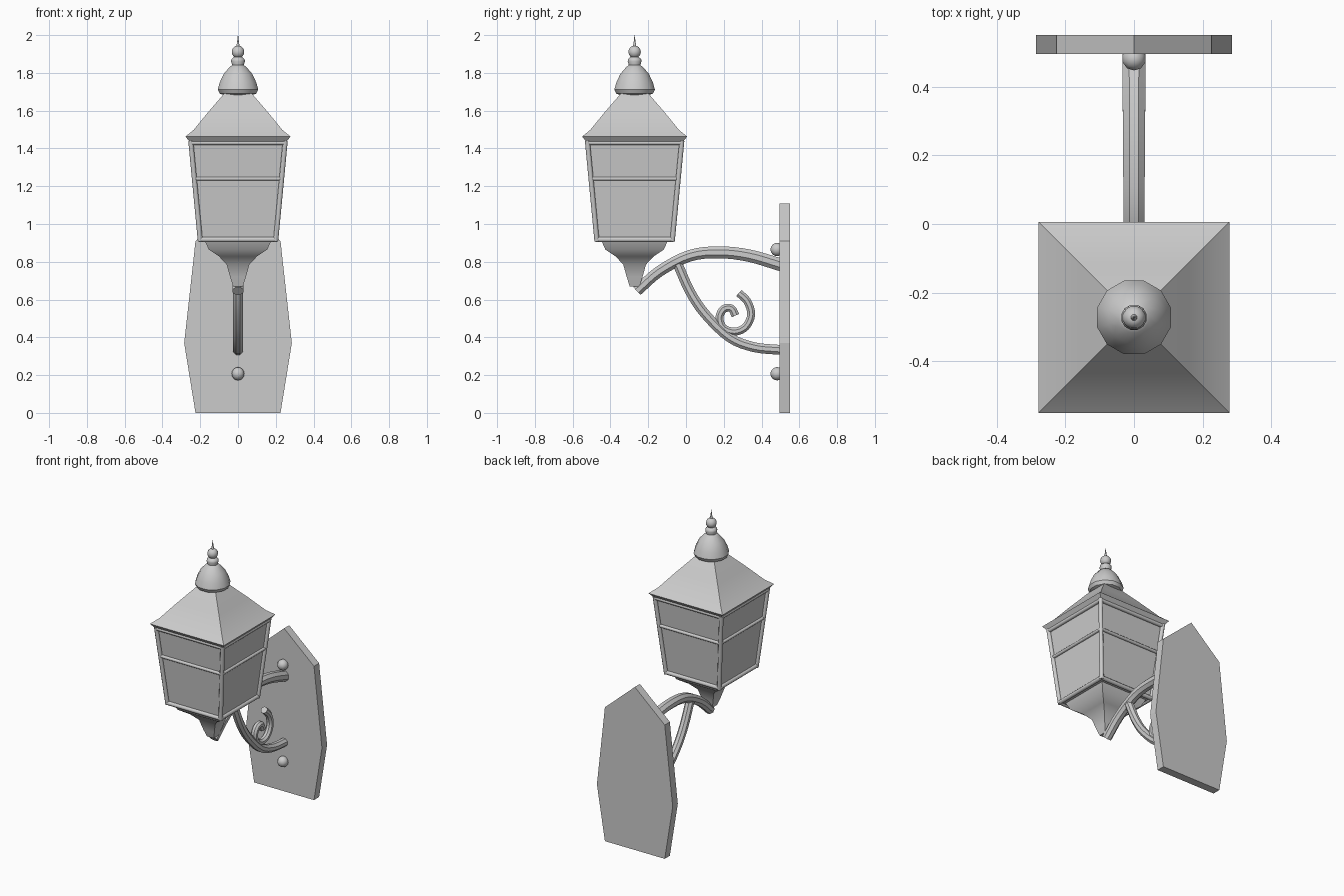
import bpy, bmesh, math
from mathutils import Vector

if "Cube" in bpy.data.objects:
    bpy.data.objects.remove(bpy.data.objects["Cube"])

metal = bpy.data.materials.new("grey metal")
metal.diffuse_color = (0.6, 0.6, 0.6, 1)
metal.use_nodes = True
metal.node_tree.nodes["Principled BSDF"].inputs["Base Color"].default_value = metal.diffuse_color
CY = -0.272  # lantern axis


def finish(name, bm, angle=40):
    bmesh.ops.recalc_face_normals(bm, faces=bm.faces)
    me = bpy.data.meshes.new(name)
    bm.to_mesh(me)
    bm.free()
    ob = bpy.data.objects.new(name, me)
    bpy.context.collection.objects.link(ob)
    me.materials.append(metal)
    bpy.ops.object.select_all(action='DESELECT')
    ob.select_set(True)
    bpy.context.view_layer.objects.active = ob
    bpy.ops.object.shade_smooth_by_angle(angle=math.radians(angle))
    return ob


def skin(bm, rings):
    """Join rings of points into a capped solid."""
    vs = [[bm.verts.new(p) for p in r] for r in rings]
    n = len(vs[0])
    for a, b in zip(vs, vs[1:]):
        for i in range(n):
            j = (i + 1) % n
            bm.faces.new((a[i], a[j], b[j], b[i]))
    bm.faces.new(vs[0])
    bm.faces.new(vs[-1])


def turned(name, profile, n, angle=40):
    """Profile of (half width, z) around the lantern axis; n=4 gives a square."""
    bm = bmesh.new()
    k = 1 / math.cos(math.pi / n) if n == 4 else 1
    rings = []
    for r, z in profile:
        rings.append([(k * r * math.cos(t), CY + k * r * math.sin(t), z)
                      for t in (math.tau * (i + 0.5) / n for i in range(n))])
    skin(bm, rings)
    return finish(name, bm, angle)


def sweep(bm, pts, radius, n=8):
    """Sweep an n-gon along points; radius may be a (start, end) pair."""
    r0, r1 = radius if isinstance(radius, tuple) else (radius, radius)
    pts = [Vector(p) for p in pts]
    m = len(pts) - 1
    rings = []
    for i, p in enumerate(pts):
        d = (pts[min(i + 1, m)] - pts[max(i - 1, 0)]).normalized()
        ref = Vector((1, 0, 0)) if abs(d.x) < 0.9 else Vector((0, 0, 1))
        u = (ref - d * ref.dot(d)).normalized()
        v = d.cross(u)
        r = (r0 + (r1 - r0) * i / m) / math.cos(math.pi / n)
        rings.append([p + r * (u * math.cos(t) + v * math.sin(t))
                      for t in (math.tau * (k + 0.5) / n for k in range(n))])
    skin(bm, rings)


def smooth_path(pts, steps=4):
    """Catmull-Rom through (y, z) points, in the x = 0 plane."""
    P = [Vector((0, y, z)) for y, z in pts]
    P = [2 * P[0] - P[1]] + P + [2 * P[-1] - P[-2]]
    out = []
    for a, b, c, d in zip(P, P[1:], P[2:], P[3:]):
        for s in range(steps):
            t = s / steps
            out.append(0.5 * (2 * b + (c - a) * t + (2 * a - 5 * b + 4 * c - d) * t * t
                              + (3 * b - a - 3 * c + d) * t ** 3))
    return out + [P[-2]]


def rod(name, pts, radius):
    bm = bmesh.new()
    sweep(bm, smooth_path(pts), radius)
    return finish(name, bm, 30)


# wall plate
bm = bmesh.new()
outline = [(-0.225, 0), (0.225, 0), (0.285, 0.37), (0.225, 0.91),
           (0, 1.108), (-0.225, 0.91), (-0.285, 0.37)]
skin(bm, [[(x, y, z) for x, z in outline] for y in (0.495, 0.55)])
finish("wall_plate", bm, 10)

# bolts
for label, z in (("upper", 0.865), ("lower", 0.207)):
    bm = bmesh.new()
    bmesh.ops.create_uvsphere(bm, u_segments=10, v_segments=8, radius=0.035)
    bmesh.ops.translate(bm, verts=bm.verts, vec=(0, 0.482, z))
    finish(label + "_bolt", bm, 50)

# bracket arms and scroll
rod("upper_arm", [(-0.26, 0.645), (-0.14, 0.75), (0.02, 0.832), (0.177, 0.85),
                  (0.336, 0.832), (0.505, 0.783)], (0.028, 0.034))
rod("lower_arm", [(-0.045, 0.79), (0.02, 0.645), (0.1, 0.525), (0.23, 0.40),
                  (0.36, 0.348), (0.505, 0.333)], 0.026)
rod("scroll", [(0.28, 0.635), (0.325, 0.59), (0.345, 0.52), (0.315, 0.455),
               (0.257, 0.43), (0.197, 0.45), (0.177, 0.505), (0.2, 0.55),
               (0.24, 0.553), (0.262, 0.515)], 0.021)

# lantern base, glass body and roof (square)
turned("lantern_base", [(0.026, 0.67), (0.042, 0.72), (0.06, 0.785), (0.1, 0.828),
                        (0.155, 0.865), (0.175, 0.91)], 4, 45)
turned("lantern_panes", [(0.198, 0.912), (0.246, 1.438)], 4, 10)
turned("roof", [(0.255, 1.434), (0.278, 1.463), (0.235, 1.498), (0.16, 1.59),
                (0.065, 1.70)], 4, 45)


# frame bars around the panes
def half(z):
    return 0.2 + (z - 0.912) * 0.05 / 0.526


bm = bmesh.new()
corners = [(-1, -1), (1, -1), (1, 1), (-1, 1)]


def corner(s, z):
    return (s[0] * half(z), CY + s[1] * half(z), z)


for s in corners:
    sweep(bm, [corner(s, 0.908), corner(s, 1.44)], 0.013)
for z, r in ((0.918, 0.013), (1.24, 0.01), (1.43, 0.012)):
    for a, b in zip(corners, corners[1:] + corners[:1]):
        sweep(bm, [corner(a, z), corner(b, z)], r)
finish("lantern_frame", bm, 50)

# dome cap, neck, ball and spike
turned("dome_cap", [(0.07, 1.68), (0.1, 1.69), (0.111, 1.712), (0.1, 1.75),
                    (0.078, 1.795), (0.045, 1.832), (0.03, 1.842)], 12, 40)
turned("finial_neck", [(0.03, 1.835), (0.038, 1.862), (0.036, 1.873),
                       (0.022, 1.885)], 12, 50)
ball = [(0.034 * math.sin(math.pi * i / 8), 1.911 - 0.034 * math.cos(math.pi * i / 8))
        for i in range(1, 8)]
turned("finial_ball", ball, 12, 60)
turned("finial_spike", [(0.011, 1.935), (0.005, 1.965), (0.001, 2.0)], 8, 60)
